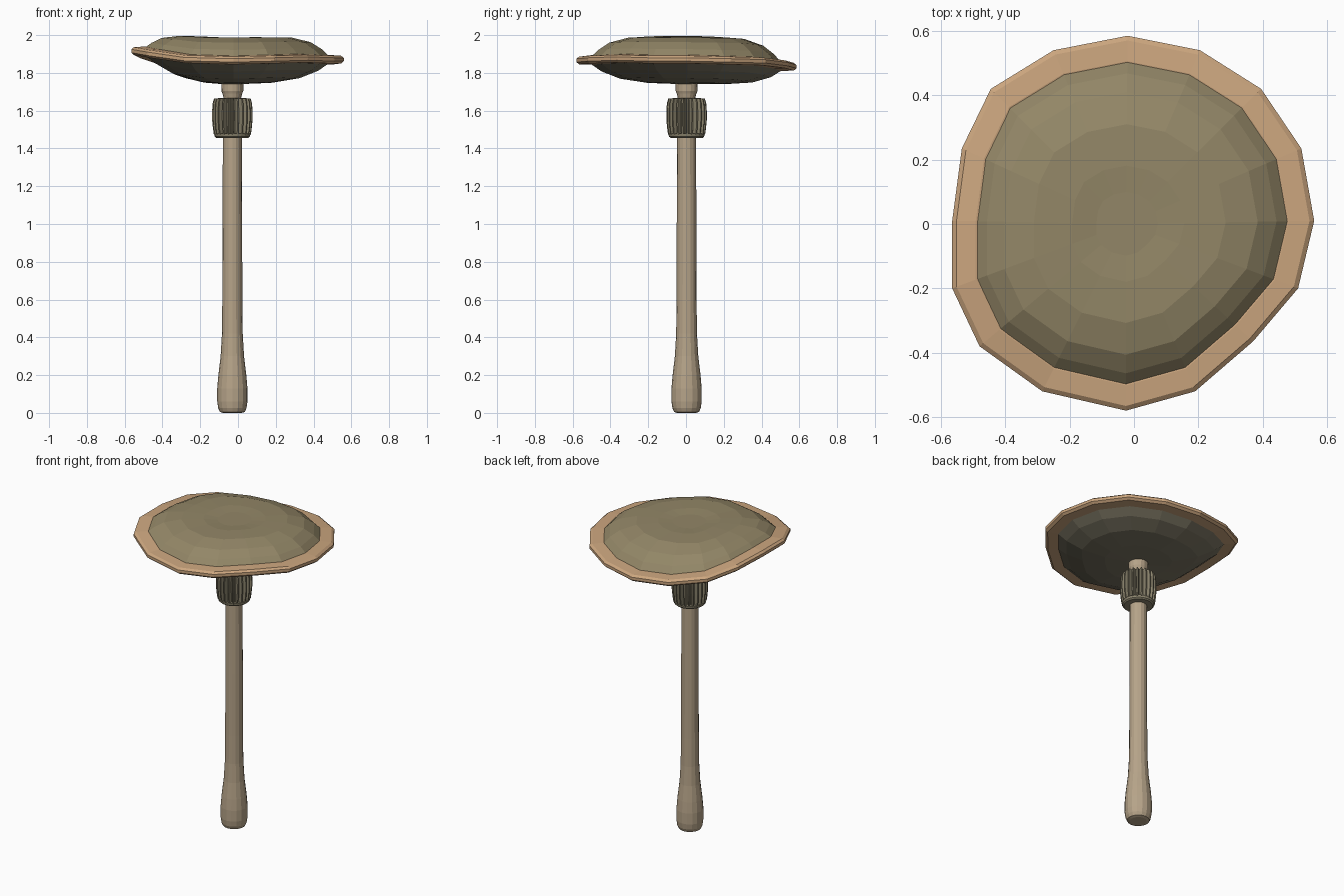
import bpy, math

if "Cube" in bpy.data.objects:
    bpy.data.objects.remove(bpy.data.objects["Cube"])

CX, CY = -0.03, 0.003          # stem axis


def material(name, rgb):
    m = bpy.data.materials.new(name)
    m.diffuse_color = (*rgb, 1)
    m.use_nodes = True
    m.node_tree.nodes["Principled BSDF"].inputs["Base Color"].default_value = m.diffuse_color
    return m


def loft(name, rings, mat, caps=True, closed=False):
    """Skin a stack of equal-length point rings with quads."""
    n = len(rings[0])
    verts = [p for r in rings for p in r]
    faces = []
    count = len(rings)
    for i in range(count if closed else count - 1):
        a, b = i * n, ((i + 1) % count) * n
        for j in range(n):
            k = (j + 1) % n
            faces.append((a + j, a + k, b + k, b + j))
    if caps:
        faces.append(tuple(reversed(range(n))))
        faces.append(tuple(range((count - 1) * n, count * n)))
    me = bpy.data.meshes.new(name)
    me.from_pydata(verts, [], faces)
    me.materials.append(mat)
    ob = bpy.data.objects.new(name, me)
    bpy.context.collection.objects.link(ob)
    return ob


def circle(r, z, n, inner=None):
    """Round ring about the stem; inner makes every other pair of points a groove."""
    pts = []
    for i in range(n):
        a = 2 * math.pi * i / n
        rr = inner if inner is not None and i % 4 > 1 else r
        pts.append((CX + rr * math.cos(a), CY + rr * math.sin(a), z))
    return pts


skin = material("cap_olive", (0.29, 0.24, 0.135))
under = material("gill_olive", (0.20, 0.18, 0.125))
tan = material("rim_tan", (0.60, 0.38, 0.21))
cream = material("stem_cream", (0.47, 0.37, 0.25))
rib = material("collar_olive", (0.27, 0.24, 0.16))

# Uneven outline of the cap rim: x, y, middle height
outline = [
    (.56, .01, 1.87), (.52, .235, 1.865), (.395, .42, 1.86), (.205, .54, 1.845),
    (-.02, .585, 1.832), (-.25, .54, 1.842), (-.445, .42, 1.87), (-.535, .235, 1.90),
    (-.565, .01, 1.915), (-.565, -.2, 1.915), (-.48, -.38, 1.90), (-.285, -.52, 1.872),
    (-.025, -.58, 1.865), (.19, -.52, 1.87), (.37, -.365, 1.875), (.51, -.2, 1.87)]


def cap_ring(f, dz=0.0, z=None, w=1.0):
    """Scaled outline; w blends between the rim height and a flat height z."""
    pts = []
    for x, y, h in outline:
        base = h if z is None else z * (1 - w) + h * w
        pts.append((-.025 + (x + .025) * f, y * f, base + dz))
    return pts


# Rim band with bevelled outer edge
loft("cap_rim", [cap_ring(.84, -.022), cap_ring(.975, -.02), cap_ring(1, -.008),
                 cap_ring(1, .01), cap_ring(.975, .021), cap_ring(.865, .025),
                 cap_ring(.84, .022)], tan, caps=False, closed=True)

# Domed top with a shallow dimple
loft("cap_top", [cap_ring(.868, .018), cap_ring(.80, .052, 1.885, .75),
                 cap_ring(.70, .085, 1.885, .5), cap_ring(.53, .105, 1.885, .2),
                 cap_ring(.31, .105, 1.885, .1), cap_ring(.17, .097, 1.885, 0)], skin)

# Convex underside
loft("cap_underside", [cap_ring(.12, -.13, 1.872, 0), cap_ring(.35, -.122, 1.87, .2),
                       cap_ring(.60, -.098, 1.87, .6), cap_ring(.77, -.058, 1.87, .9),
                       cap_ring(.868, -.018)], under)

# Stem with bulbous foot and flared neck
stem = [(.050, 0), (.066, .005), (.075, .025), (.08, .06), (.08, .13), (.074, .2),
        (.062, .3), (.055, .42), (.053, .6), (.052, 1.0), (.050, 1.5), (.047, 1.62),
        (.047, 1.67), (.052, 1.69), (.058, 1.705), (.059, 1.76)]
loft("stem", [circle(r, z, 16) for r, z in stem], cream)

# Ribbed collar: barrel-shaped with deep grooves
N = 96
collar = [(.098, .072, 1.474), (.102, .075, 1.50), (.107, .078, 1.55),
          (.107, .078, 1.60), (.104, .075, 1.64), (.097, .072, 1.664)]
loft("collar_ribs", [circle(.05, 1.474, N)] + [circle(r, z, N, g) for r, g, z in collar]
     + [circle(.047, 1.668, N)], rib)
# Plain band closing the bottom of the collar
loft("collar_band", [circle(.05, 1.456, 24), circle(.085, 1.456, 24), circle(.093, 1.463, 24),
                     circle(.096, 1.478, 24), circle(.05, 1.478, 24)], rib)
